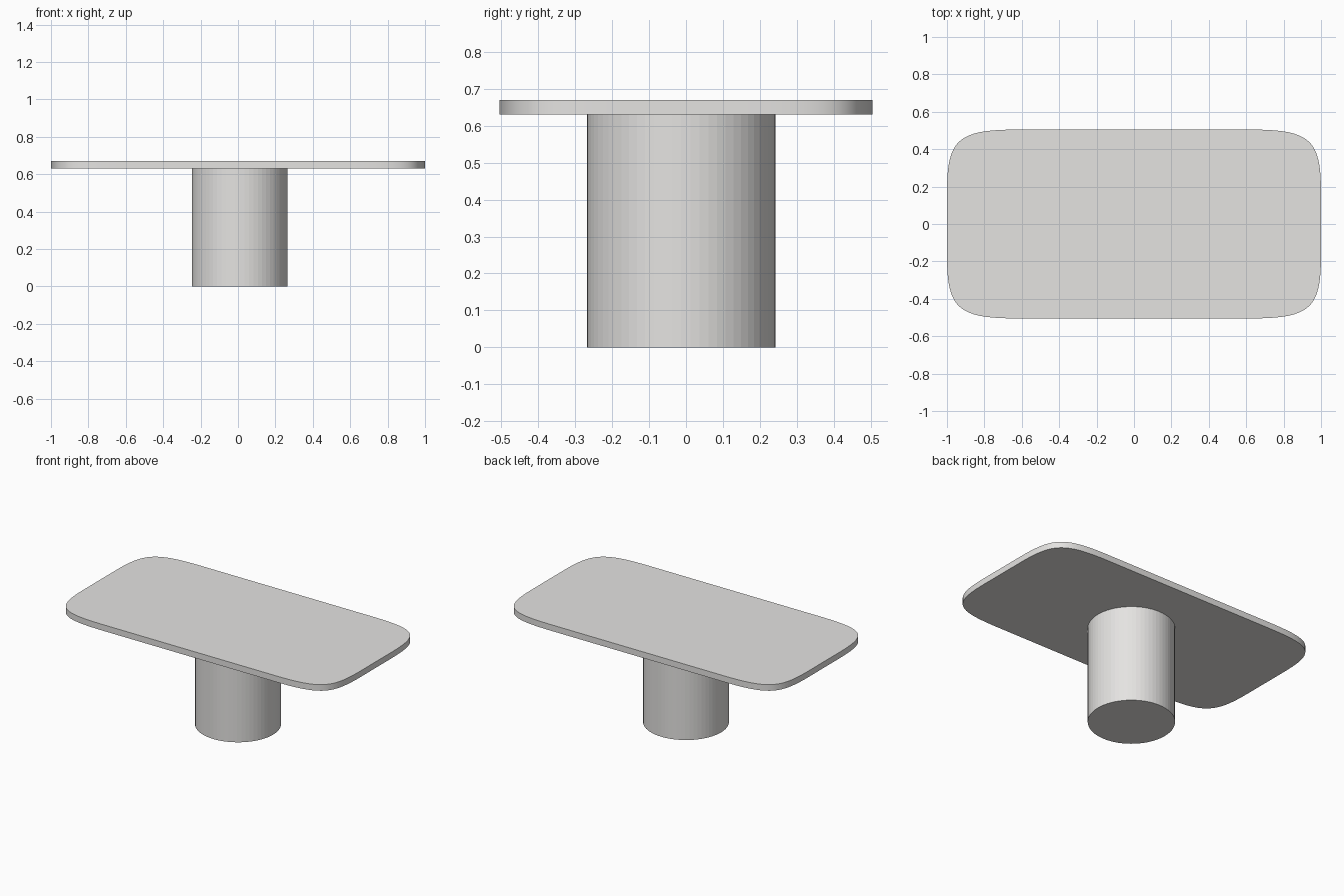
import bpy, bmesh, math
from mathutils import Vector
from mathutils.geometry import interpolate_bezier

if "Cube" in bpy.data.objects:
    bpy.data.objects.remove(bpy.data.objects["Cube"])

grey = bpy.data.materials.new("warm light grey")
grey.diffuse_color = (0.78, 0.77, 0.755, 1)
grey.use_nodes = True
grey.node_tree.nodes["Principled BSDF"].inputs["Base Color"].default_value = grey.diffuse_color


def extrude_outline(name, outline, z0, z1):
    """Solid slab from a counter-clockwise 2D outline."""
    bm = bmesh.new()
    face = bm.faces.new([bm.verts.new((x, y, z0)) for x, y in outline])
    geom = bmesh.ops.extrude_face_region(bm, geom=[face], use_keep_orig=True)["geom"]
    for v in geom:
        if isinstance(v, bmesh.types.BMVert):
            v.co.z = z1
    bmesh.ops.recalc_face_normals(bm, faces=bm.faces)
    mesh = bpy.data.meshes.new(name)
    bm.to_mesh(mesh)
    bm.free()
    mesh.materials.append(grey)
    obj = bpy.data.objects.new(name, mesh)
    bpy.context.collection.objects.link(obj)
    return obj


# Table top: rectangle with soft, squircle-like corners
HX, HY = 1.0, 0.505
corner = [(p.x, p.y) for p in interpolate_bezier(
    Vector((HX, 0.16, 0)), Vector((HX, 0.45, 0)),
    Vector((0.95, HY, 0)), Vector((0.62, HY, 0)), 20)]
outline = (corner
           + [(-x, y) for x, y in reversed(corner)]
           + [(-x, -y) for x, y in corner]
           + [(x, -y) for x, y in reversed(corner)])
top = extrude_outline("table_top", outline, 0.63, 0.67)
bpy.context.view_layer.objects.active = top
top.select_set(True)
bpy.ops.object.shade_smooth_by_angle(angle=math.radians(30))

# Pedestal: faceted drum, slightly off centre
SIDES, R = 64, 0.255
ring = [(0.009 + R * math.cos(2 * math.pi * i / SIDES),
         -0.013 + R * math.sin(2 * math.pi * i / SIDES)) for i in range(SIDES)]
extrude_outline("pedestal", ring, 0.0, 0.63)
